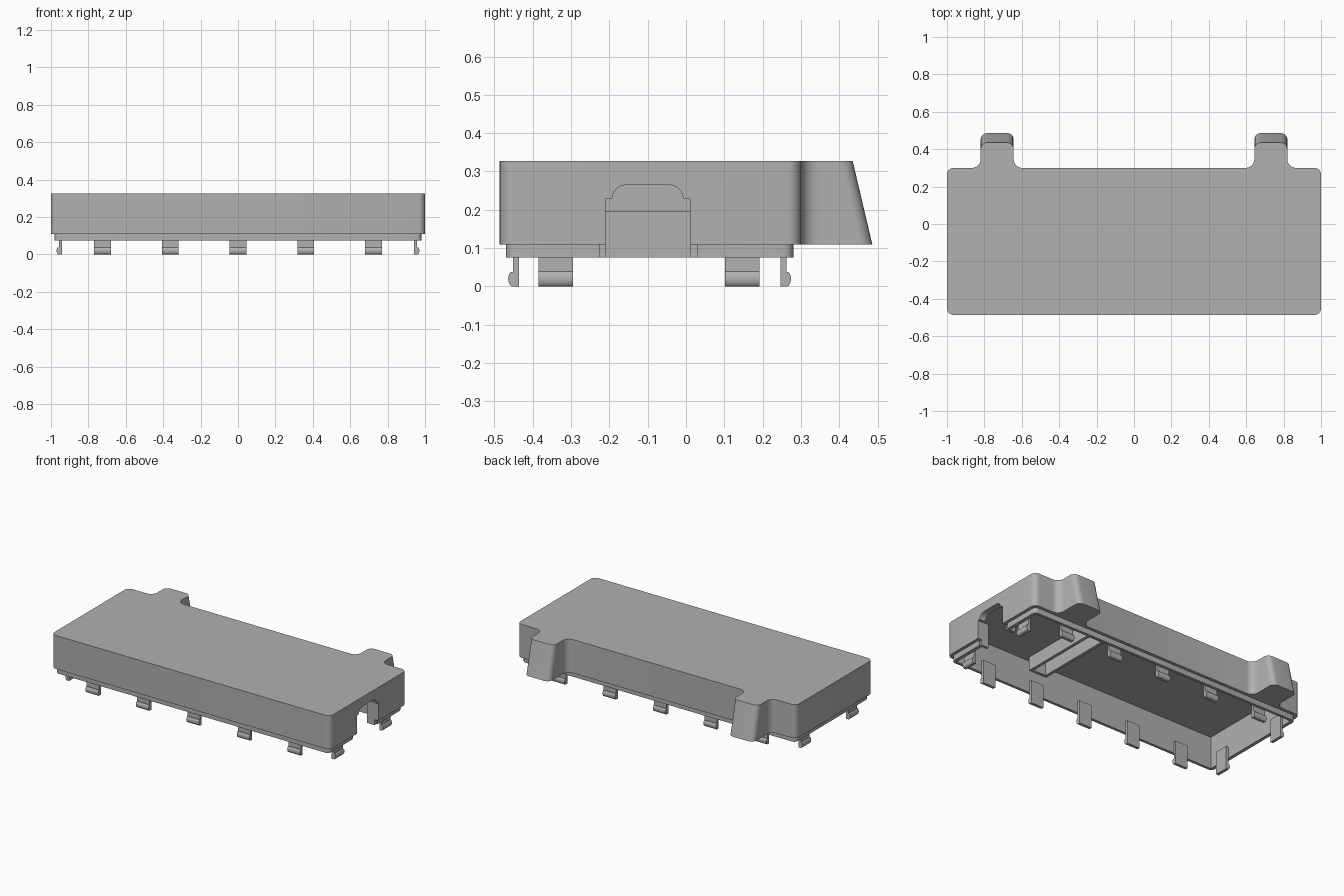
import bpy, bmesh, math
from mathutils import Vector

if "Cube" in bpy.data.objects:
    bpy.data.objects.remove(bpy.data.objects["Cube"], do_unlink=True)

grey = bpy.data.materials.new("plain grey")
grey.use_nodes = True
tone = (0.44, 0.44, 0.44, 1)
grey.diffuse_color = tone
grey.node_tree.nodes["Principled BSDF"].inputs["Base Color"].default_value = tone


def rounded(corners, steps=6):
    """Polygon outline from (x, y, radius) corners, each turned into a fillet."""
    out, n = [], len(corners)
    for i, (x, y, r) in enumerate(corners):
        p = Vector((x, y))
        if r == 0:
            out.append(p)
            continue
        a = (Vector(corners[i - 1][:2]) - p).normalized()
        b = (Vector(corners[(i + 1) % n][:2]) - p).normalized()
        centre = p + (a + b) * r
        for k in range(steps + 1):
            t = k / steps * math.pi / 2
            out.append(centre - b * r * math.cos(t) - a * r * math.sin(t))
    return out


def loft(name, low, high):
    """Closed solid between two rings of 3D points."""
    bm = bmesh.new()
    lo = [bm.verts.new(p) for p in low]
    hi = [bm.verts.new(p) for p in high]
    n = len(lo)
    bm.faces.new(lo)
    bm.faces.new(hi)
    for i in range(n):
        j = (i + 1) % n
        bm.faces.new((lo[i], lo[j], hi[j], hi[i]))
    bmesh.ops.recalc_face_normals(bm, faces=bm.faces[:])
    mesh = bpy.data.meshes.new(name)
    bm.to_mesh(mesh)
    bm.free()
    mesh.materials.append(grey)
    ob = bpy.data.objects.new(name, mesh)
    bpy.context.collection.objects.link(ob)
    return ob


def prism(name, outline, z0, z1):
    return loft(name, [(p[0], p[1], z0) for p in outline], [(p[0], p[1], z1) for p in outline])


def box(name, x0, x1, y0, y1, z0, z1, r=0):
    return prism(name, rounded([(x0, y0, r), (x1, y0, r), (x1, y1, r), (x0, y1, r)]), z0, z1)


def cut(ob, cutter):
    mod = ob.modifiers.new("cut", "BOOLEAN")
    mod.operation, mod.solver, mod.object = "DIFFERENCE", "EXACT", cutter
    bpy.context.view_layer.objects.active = ob
    bpy.ops.object.modifier_apply(modifier=mod.name)
    bpy.data.objects.remove(cutter, do_unlink=True)


def smooth(ob):
    bpy.ops.object.select_all(action="DESELECT")
    ob.select_set(True)
    bpy.context.view_layer.objects.active = ob
    bpy.ops.object.shade_smooth_by_angle(angle=math.radians(30))


BOTTOM, TOP, BACK = 0.11, 0.327, 0.30


def cover_outline(ear_y):
    ear = [(0.82, BACK, 0.045), (0.82, ear_y, 0.035), (0.643, ear_y, 0.035), (0.643, BACK, 0.045)]
    other = [(-x, y, r) for x, y, r in reversed(ear)]
    return rounded([(-1, -0.486, 0.035), (1, -0.486, 0.035), (1, BACK, 0.035)]
                   + ear + other + [(-1, BACK, 0.035)])


# Cover with two tapered rear ears
cover = loft("cover", [(p.x, p.y, BOTTOM) for p in cover_outline(0.486)],
             [(p.x, p.y, TOP) for p in cover_outline(0.435)])
cut(cover, box("cavity", -0.958, 0.958, -0.452, 0.262, 0.0, 0.283))

# Arched cable opening in the left end
half = [(0.11, 0.0), (0.11, 0.228), (0.093, 0.228)]
arch = [(0.093 - 0.038 * (1 - math.cos(t)), 0.228 + 0.037 * math.sin(t))
        for t in (k * math.pi / 12 for k in range(1, 7))]
profile = half + arch
profile += [(-y, z) for y, z in reversed(profile)]
cut(cover, loft("opening", [(0.9, y - 0.1, z) for y, z in profile],
                [(1.1, y - 0.1, z) for y, z in profile]))
smooth(cover)

# Inset lip below the cover
lip = box("lower_lip", -0.98, 0.98, -0.47, 0.28, 0.075, BOTTOM + 0.001, 0.025)
cut(lip, box("lip_cavity", -0.958, 0.958, -0.452, 0.262, 0.0, 0.2))
cut(lip, box("lip_gap", 0.9, 1.1, -0.226, 0.03, 0.0, 0.2))
smooth(lip)

# Jambs flanking the opening
for side, y0, y1 in (("front", -0.226, -0.21), ("rear", 0.01, 0.03)):
    box(side + "_opening_jamb", 0.92, 0.972, y0, y1, 0.075, 0.23)

# Hanging frame under the roof
x0, x1, y0, y1, wall = 0.31, 0.44, -0.42, 0.12, 0.02
frame = box("inner_frame", x0, x1, y0, y1, 0.195, 0.285)
cut(frame, box("frame_hole", x0 + wall, x1 - wall, y0 + wall, y1 - wall, 0.1, 0.4))

# Snap clips: straight leg with a rounded outward hook
hook = [(0.0, 0.15), (0.0, 0.038)]
hook += [(0.012 * math.sin(t), 0.02 + 0.02 * math.cos(t))
         for t in (k * math.pi / 8 for k in range(1, 8))]
hook += [(0.002, 0.0), (-0.016, 0.0), (-0.016, 0.15)]


def clip(name, base, outward, along):
    def ring(offset):
        return [Vector((base[0], base[1], 0)) + Vector(outward) * d
                + Vector(along) * offset + Vector((0, 0, z)) for d, z in hook]
    smooth(loft(name, ring(-0.045), ring(0.045)))


for i in range(5):
    x = -0.724 + 0.362 * i
    clip("front_clip", (x, -0.452), (0, -1, 0), (1, 0, 0))
    clip("back_clip", (x, 0.262), (0, 1, 0), (1, 0, 0))
for s in (-1, 1):
    for y in (-0.34, 0.147):
        clip("side_clip", (s * 0.958, y), (s, 0, 0), (0, 1, 0))
